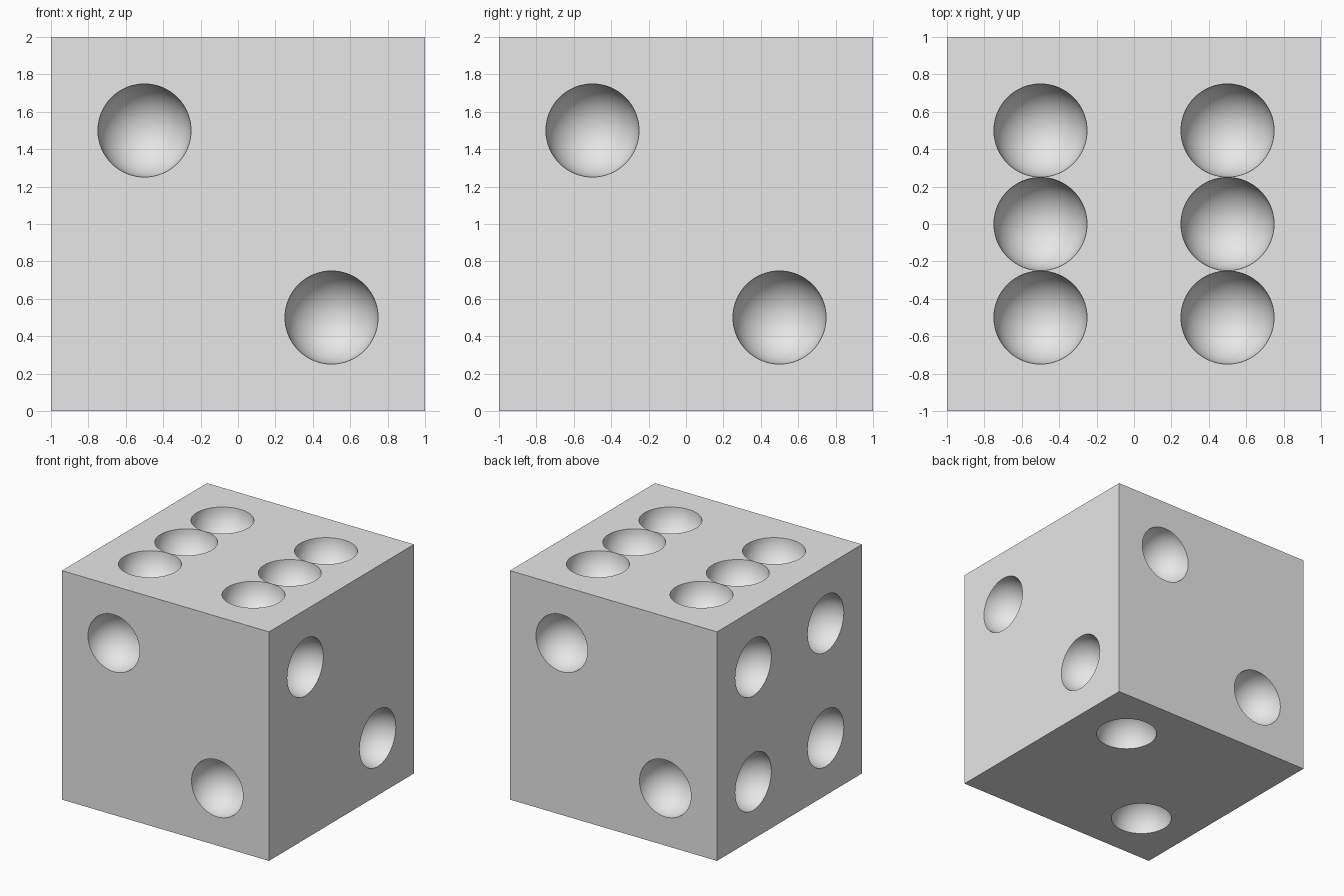
import bpy
import bmesh
from mathutils import Matrix, Vector

old = bpy.data.objects.get("Cube")
if old:
    bpy.data.objects.remove(old, do_unlink=True)

RADIUS = 0.249   # just under touching, so neighbouring pips stay separate
H = 0.5          # pip offset from the face centre

# Single grey material
grey = bpy.data.materials.new("plain grey")
grey.use_nodes = True
COLOUR = (0.8, 0.8, 0.8, 1)
grey.diffuse_color = COLOUR
grey.node_tree.nodes["Principled BSDF"].inputs["Base Color"].default_value = COLOUR


def make_object(name, bm):
    mesh = bpy.data.meshes.new(name)
    bm.to_mesh(mesh)
    bm.free()
    mesh.materials.append(grey)
    obj = bpy.data.objects.new(name, mesh)
    bpy.context.collection.objects.link(obj)
    return obj


# Cube body
bm = bmesh.new()
bmesh.ops.create_cube(bm, size=2, matrix=Matrix.Translation((0, 0, 1)))
body = make_object("die_body", bm)

# Pips per face: outward normal, then (u, v) offsets along the other two axes
falling = [(-H, H), (H, -H)]
rising = [(H, H), (-H, -H)]
corners = falling + rising
faces = [
    ((0, -1, 0), falling),                     # front, offsets in x and z
    ((1, 0, 0), falling),                      # +x side, offsets in y and z
    ((0, 1, 0), rising),                       # back
    ((-1, 0, 0), corners),                     # -x side
    ((0, 0, 1), corners + [(-H, 0), (H, 0)]),  # top, offsets in x and y
    ((0, 0, -1), rising),                      # bottom
]

# Spherical cutters centred on the faces, poles along each face normal
bm = bmesh.new()
for normal, pips in faces:
    n = Vector(normal)
    u, v = [Vector(a) for a in Matrix.Identity(3) if abs(a.dot(n)) < H]
    turn = n.to_track_quat('Z', 'Y').to_matrix().to_4x4()
    for a, b in pips:
        centre = Vector((0, 0, 1)) + n + u * a + v * b
        bmesh.ops.create_uvsphere(bm, u_segments=64, v_segments=32, radius=RADIUS,
                                  matrix=Matrix.Translation(centre) @ turn)
for f in bm.faces:
    f.smooth = True
cutter = make_object("pip_cutter", bm)
cutter.hide_render = True

# Carve the pips, then discard the cutter
cut = body.modifiers.new("pips", 'BOOLEAN')
cut.operation = 'DIFFERENCE'
cut.solver = 'EXACT'
cut.object = cutter
bpy.context.view_layer.objects.active = body
body.select_set(True)
bpy.ops.object.modifier_apply(modifier=cut.name)
bpy.data.objects.remove(cutter, do_unlink=True)

# Smooth hollows with crisp rims and edges
bpy.ops.object.select_all(action='DESELECT')
body.select_set(True)
bpy.ops.object.shade_smooth_by_angle(angle=0.6)
